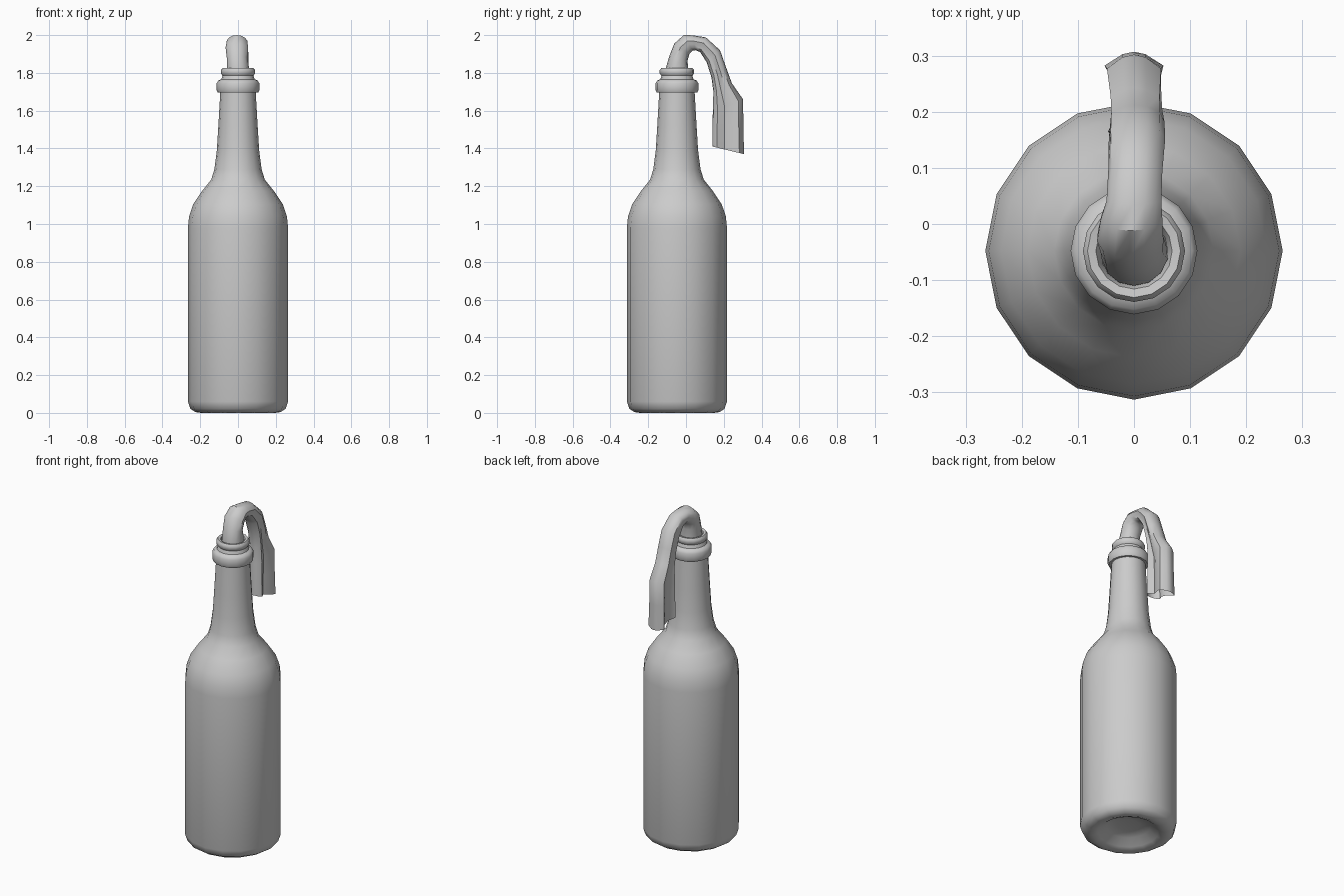
import bpy, bmesh, math
from mathutils import Vector

CY = -0.048  # bottle axis in y


def finish(name, bm, angle):
    bmesh.ops.remove_doubles(bm, verts=bm.verts, dist=1e-5)
    bmesh.ops.recalc_face_normals(bm, faces=bm.faces)
    me = bpy.data.meshes.new(name)
    bm.to_mesh(me)
    bm.free()
    ob = bpy.data.objects.new(name, me)
    bpy.context.collection.objects.link(ob)
    bpy.ops.object.select_all(action='DESELECT')
    ob.select_set(True)
    bpy.context.view_layer.objects.active = ob
    bpy.ops.object.shade_smooth_by_angle(angle=math.radians(angle))
    return ob


def skin(bm, rings):
    # bridge consecutive closed rings of points with quads
    vs = [[bm.verts.new(p) for p in r] for r in rings]
    n = len(vs[0])
    for a, b in zip(vs, vs[1:]):
        for i in range(n):
            j = (i + 1) % n
            bm.faces.new((a[i], a[j], b[j], b[i]))
    return vs


def lathe(name, profile, sides=16):
    bm = bmesh.new()
    rings = [[(r * math.sin(k * math.tau / sides), CY - r * math.cos(k * math.tau / sides), z)
              for k in range(sides)] for r, z in profile]
    vs = skin(bm, rings)
    bm.faces.new(vs[0])
    return finish(name, bm, 50)


# Bottle: punted base, body, shoulder and neck
lathe("bottle_body", [
    (0.06, 0.055), (0.12, 0.045), (0.165, 0.012), (0.195, 0.0), (0.225, 0.004),
    (0.252, 0.022), (0.265, 0.06), (0.265, 0.98), (0.259, 1.04), (0.237, 1.105),
    (0.19, 1.175), (0.142, 1.235), (0.125, 1.29), (0.112, 1.39), (0.104, 1.52), (0.094, 1.695),
    # collar, groove and lip, then down into the mouth
    (0.107, 1.695), (0.113, 1.708), (0.113, 1.745), (0.104, 1.76), (0.088, 1.766),
    (0.082, 1.785), (0.091, 1.797), (0.091, 1.815), (0.083, 1.825), (0.068, 1.822),
    (0.060, 1.80), (0.058, 1.72)])

# Rag: each station = outer (y, z), inner (y, z), x centre, half width, fold depth
stations = [
    ((-0.10, 1.73), (0.005, 1.73), 0.0, 0.052, 0.02),
    ((-0.110, 1.815), (0.012, 1.815), 0.0, 0.062, 0.05),
    ((-0.088, 1.89), (0.008, 1.865), -0.006, 0.058, 0.06),
    ((-0.062, 1.955), (0.018, 1.90), -0.008, 0.062, 0.05),
    ((-0.012, 2.0), (0.035, 1.918), -0.006, 0.058, 0.06),
    ((0.035, 1.999), (0.05, 1.92), -0.002, 0.052, 0.08),
    ((0.105, 1.988), (0.075, 1.91), 0.0, 0.052, 0.10),
    ((0.18, 1.92), (0.11, 1.855), 0.002, 0.056, 0.14),
    ((0.212, 1.83), (0.135, 1.775), 0.003, 0.055, 0.20),
    ((0.243, 1.745), (0.145, 1.70), 0.002, 0.054, 0.26),
    ((0.302, 1.66), (0.142, 1.60), 0.0, 0.058, 0.32),
    ((0.304, 1.52), (0.14, 1.50), 0.0, 0.058, 0.36),
    ((0.307, 1.37), (0.14, 1.41), 0.0, 0.060, 0.40),
]
SIDES = 14
bm = bmesh.new()
rings = []
for s, (o, i, cx, w, fold) in enumerate(stations):
    outer, inner = Vector((0, *o)), Vector((0, *i))
    mid, half = (outer + inner) / 2, (outer - inner) / 2
    ring = []
    for k in range(SIDES):
        a = k * math.tau / SIDES
        c, sn = math.cos(a), math.sin(a)
        # the limp end squares off and creases inwards along its sides
        m = max(abs(c), abs(sn)) ** (0.5 * min(1, fold * 2.5))
        crease = 1 - fold * (0.5 - 0.5 * math.cos(4 * a + 0.25 * s * math.sin(a))) * abs(sn) ** 0.5
        side = 1 - fold * (0.9 if k in (4, 10, 11) else 0.0)
        ring.append(mid + half * (c / m) + Vector((cx + w * sn / m * crease * side, 0, 0)))
    rings.append(ring)
skin(bm, rings)
finish("cloth_rag", bm, 40)
